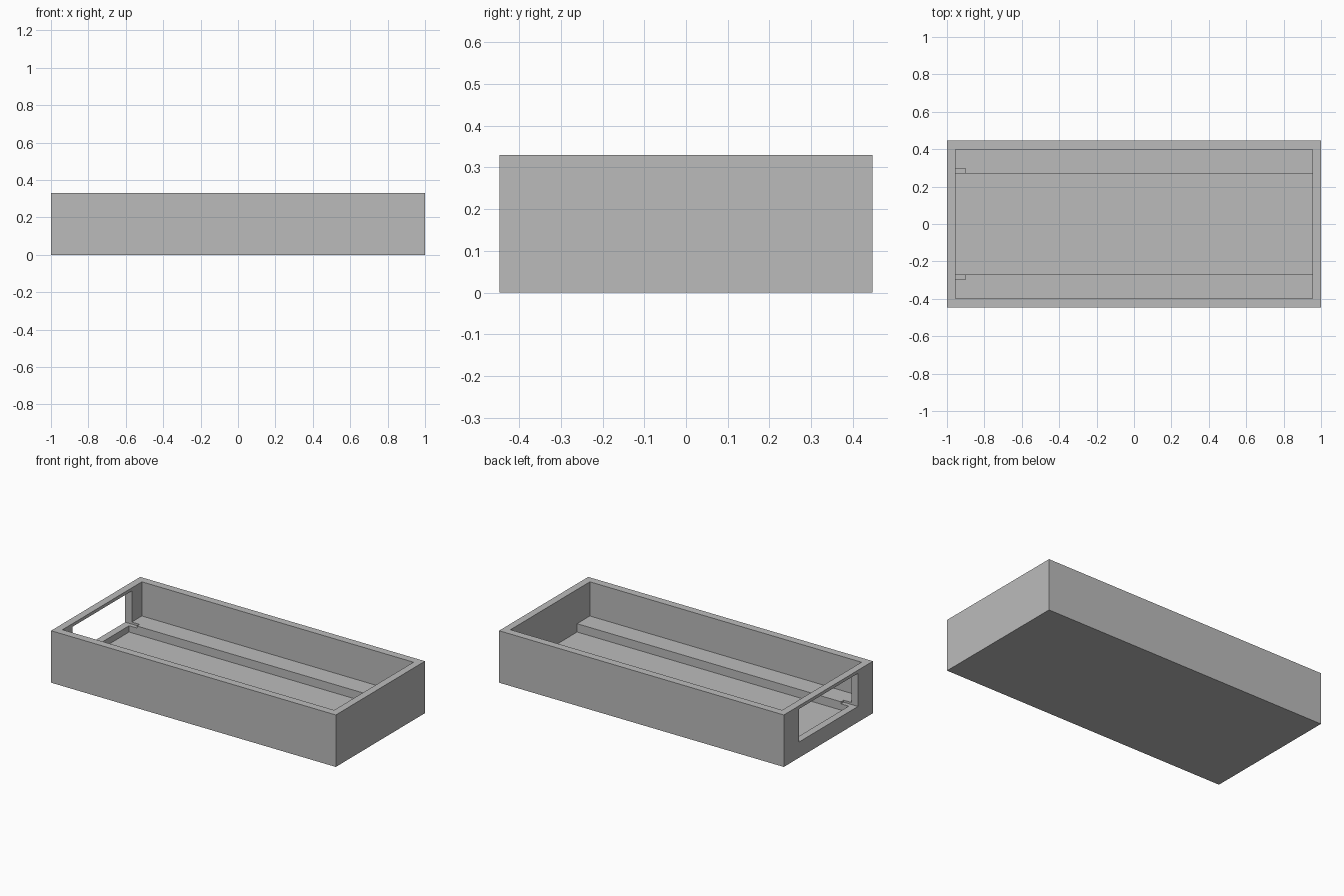
import bpy
import bmesh
from mathutils import Vector

if "Cube" in bpy.data.objects:
    bpy.data.objects.remove(bpy.data.objects["Cube"])

# Main dimensions
HX, HY, H = 1.0, 0.447, 0.33        # outer half sizes and height
IX, IY = 0.954, 0.398               # inner half sizes
FLOOR, LEDGE, SILL, HEAD = 0.06, 0.113, 0.10, 0.31
LEDGE_Y, WIN_Y, NOTCH_X = 0.27, 0.297, -0.90

grey = bpy.data.materials.new("plain grey")
grey.diffuse_color = (0.5, 0.5, 0.5, 1)
grey.use_nodes = True
grey.node_tree.nodes["Principled BSDF"].inputs["Base Color"].default_value = grey.diffuse_color


def box(name, lo, hi):
    """Axis-aligned box between two corners."""
    lo, hi = Vector(lo), Vector(hi)
    bm = bmesh.new()
    bmesh.ops.create_cube(bm, size=1)
    for v in bm.verts:
        v.co = Vector([lo[i] if v.co[i] < 0 else hi[i] for i in range(3)])
    mesh = bpy.data.meshes.new(name)
    bm.to_mesh(mesh)
    bm.free()
    mesh.materials.append(grey)
    obj = bpy.data.objects.new(name, mesh)
    bpy.context.collection.objects.link(obj)
    return obj


def cut(target, cutter):
    """Subtract a hidden cutter from the target."""
    cutter.hide_render = True
    cutter.hide_viewport = True
    cutter.display_type = 'WIRE'
    mod = target.modifiers.new(cutter.name, 'BOOLEAN')
    mod.operation = 'DIFFERENCE'
    mod.solver = 'EXACT'
    mod.object = cutter


# Open tray: the central channel and the wider space above the side ledges
tray = box("tray", (-HX, -HY, 0), (HX, HY, H))
cut(tray, box("channel_cutter", (-IX, -LEDGE_Y, FLOOR), (IX, LEDGE_Y, H + 0.1)))
cut(tray, box("upper_cutter", (-IX, -IY, LEDGE), (IX, IY, H + 0.1)))

# End window, which also notches the ledge ends
cut(tray, box("window_cutter", (-HX - 0.1, -WIN_Y, SILL), (NOTCH_X, WIN_Y, HEAD)))
